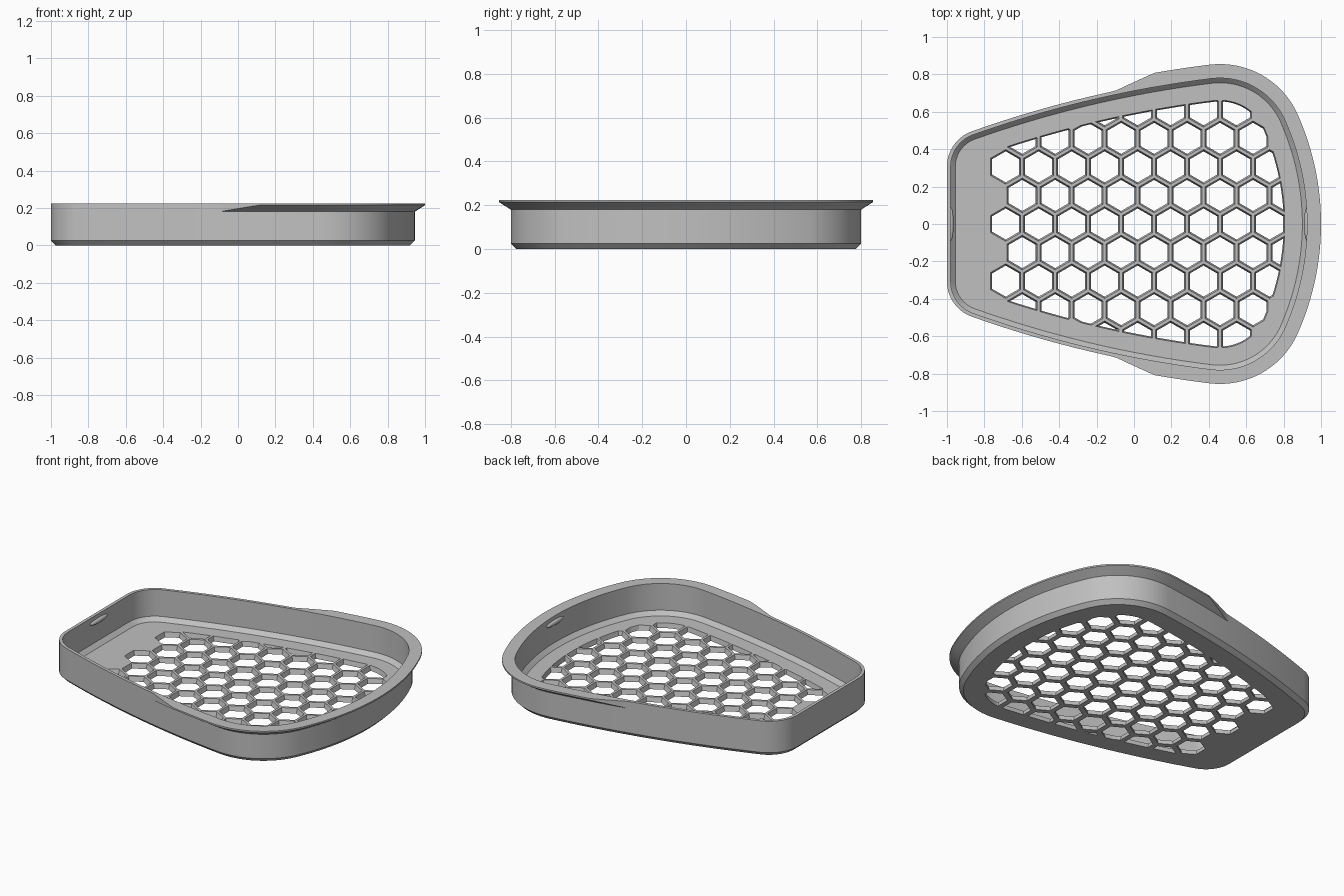
import bpy, bmesh, math
from mathutils import Vector

cube = bpy.data.objects.get("Cube")
if cube:
    bpy.data.objects.remove(cube, do_unlink=True)

# Single grey material
grey = bpy.data.materials.new("matte_grey")
grey.use_nodes = True
colour = (0.53, 0.53, 0.53, 1)
grey.diffuse_color = colour
grey.node_tree.nodes["Principled BSDF"].inputs["Base Color"].default_value = colour

# Tangent arcs of the back half of the plan: centre x, y, radius, start, end, steps
ARCS = [(-0.435, 0, 1.38, 0, 24.08, 16), (0.46, 0.4, 0.4, 24.08, 97, 24),
        (1.143, -5.158, 6, 97, 109.57, 36), (-0.8, 0.307, 0.2, 109.57, 180, 16)]
TOP, FLOOR, LIP = 0.225, 0.03, 0.18
FLANGE = 0.055


def outline(inset):
    """Plan outline moved inward; inset may be a function of x."""
    half = []
    for cx, cy, r, a0, a1, n in ARCS:
        for i in range(n):
            a = math.radians(a0 + (a1 - a0) * i / n)
            d = inset(cx + r * math.cos(a)) if callable(inset) else inset
            half.append((cx + (r - d) * math.cos(a), cy + (r - d) * math.sin(a)))
    cx, cy, r = ARCS[-1][:3]
    d = inset(cx - r) if callable(inset) else inset
    half.append((cx - r + d, cy))
    return half + [(x, -y) for x, y in reversed(half[1:])]


def flare(x):
    """Flange inset: grows along the sides, full width at the wide end."""
    return -FLANGE * min(1, max(0, (x + 0.1) / 0.22))


def finish(bm, name):
    mesh = bpy.data.meshes.new(name)
    bm.to_mesh(mesh)
    bm.free()
    mesh.materials.append(grey)
    ob = bpy.data.objects.new(name, mesh)
    bpy.context.collection.objects.link(ob)
    return ob


def smooth(ob):
    bpy.ops.object.select_all(action="DESELECT")
    ob.select_set(True)
    bpy.context.view_layer.objects.active = ob
    bpy.ops.object.shade_smooth_by_angle(angle=math.radians(30))


# Tray: chamfered base, wall, flared flange, inner chamfer, floor
bm = bmesh.new()
profile = [(0.025, 0), (0, 0.025), (0, LIP), (flare, None), (flare, TOP),
           (0.02, TOP), (0.02, 0.055), (0.045, FLOOR)]
base = outline(0)
rings = []
for inset, z in profile:
    ring = []
    for (x, y), (bx, by) in zip(outline(inset), base):
        width = math.hypot(x - bx, y - by)
        height = LIP + width * 0.64 if z is None else z
        ring.append(bm.verts.new((x, y, height)))
    rings.append(ring)
count = len(base)
for lower, upper in zip(rings, rings[1:]):
    for i in range(count):
        j = (i + 1) % count
        bm.faces.new((lower[i], lower[j], upper[j], upper[i]))
bm.faces.new(list(reversed(rings[0])))
bm.faces.new(rings[-1])
bmesh.ops.remove_doubles(bm, verts=bm.verts, dist=0.0001)
bmesh.ops.recalc_face_normals(bm, faces=bm.faces)
tray = finish(bm, "tray")


# Honeycomb holes, clipped to the floor opening
def clip(poly, border):
    for a, b in zip(border, border[1:] + border[:1]):
        def side(p):
            return (b[0] - a[0]) * (p[1] - a[1]) - (b[1] - a[1]) * (p[0] - a[0])
        out = []
        for p, q in zip(poly, poly[1:] + poly[:1]):
            sp, sq = side(p), side(q)
            if sp >= 0:
                out.append(p)
            if sp * sq < 0:
                out.append(tuple(Vector(p).lerp(Vector(q), sp / (sp - sq))))
        poly = out
    return poly


def area(poly):
    return abs(sum(p[0] * q[1] - q[0] * p[1]
                   for p, q in zip(poly, poly[1:] + poly[:1]))) / 2


def hexagon(cx, cy, apothem):
    r = apothem / math.cos(math.pi / 6)
    return [(cx + r * math.cos(math.pi / 6 + k * math.pi / 3),
             cy + r * math.sin(math.pi / 6 + k * math.pi / 3)) for k in range(6)]


PITCH = 0.1763
# Each level: height, half bar width, opening inset
levels = [(-0.01, 0.019, 0.147), (0.04, 0.005, 0.136)]
borders = [outline(level[2]) for level in levels]
holes = bmesh.new()
for row in range(-5, 6):
    cy = row * PITCH * math.sqrt(3) / 2
    for col in range(-6, 6):
        cx = 0.46 + PITCH * (col - 0.5 * (row % 2 == 0))
        polys = [clip(hexagon(cx, cy, PITCH / 2 - lv[1]), border)
                 for lv, border in zip(levels, borders)]
        if len(polys[0]) < 3 or area(polys[0]) < 0.0006:
            continue
        cell = bmesh.new()
        for poly, lv in zip(polys, levels):
            for x, y in poly:
                cell.verts.new((x, y, lv[0]))
        bmesh.ops.remove_doubles(cell, verts=cell.verts, dist=0.0005)
        bmesh.ops.convex_hull(cell, input=cell.verts)
        bmesh.ops.delete(cell, geom=[v for v in cell.verts if not v.link_faces],
                         context="VERTS")
        bmesh.ops.recalc_face_normals(cell, faces=cell.faces)
        temp = bpy.data.meshes.new("cell")
        cell.to_mesh(temp)
        cell.free()
        holes.from_mesh(temp)
        bpy.data.meshes.remove(temp)
cutter = finish(holes, "honeycomb_cutter")
cutter.hide_render = True

# Cut the floor, then discard the cutter
mod = tray.modifiers.new("honeycomb", "BOOLEAN")
mod.operation, mod.solver, mod.object = "DIFFERENCE", "EXACT", cutter
graph = bpy.context.evaluated_depsgraph_get()
cut = bpy.data.meshes.new_from_object(tray.evaluated_get(graph))
tray.modifiers.clear()
tray.data = cut
bpy.data.objects.remove(cutter, do_unlink=True)
smooth(tray)

# Snap bumps just under the rim at both ends
for name, x in (("right_snap_bump", -0.98), ("left_snap_bump", 0.925)):
    bm = bmesh.new()
    bmesh.ops.create_uvsphere(bm, u_segments=24, v_segments=12, radius=1)
    bmesh.ops.scale(bm, vec=(0.016, 0.09, 0.016), verts=bm.verts)
    bmesh.ops.translate(bm, vec=(x, 0, 0.185), verts=bm.verts)
    smooth(finish(bm, name))
